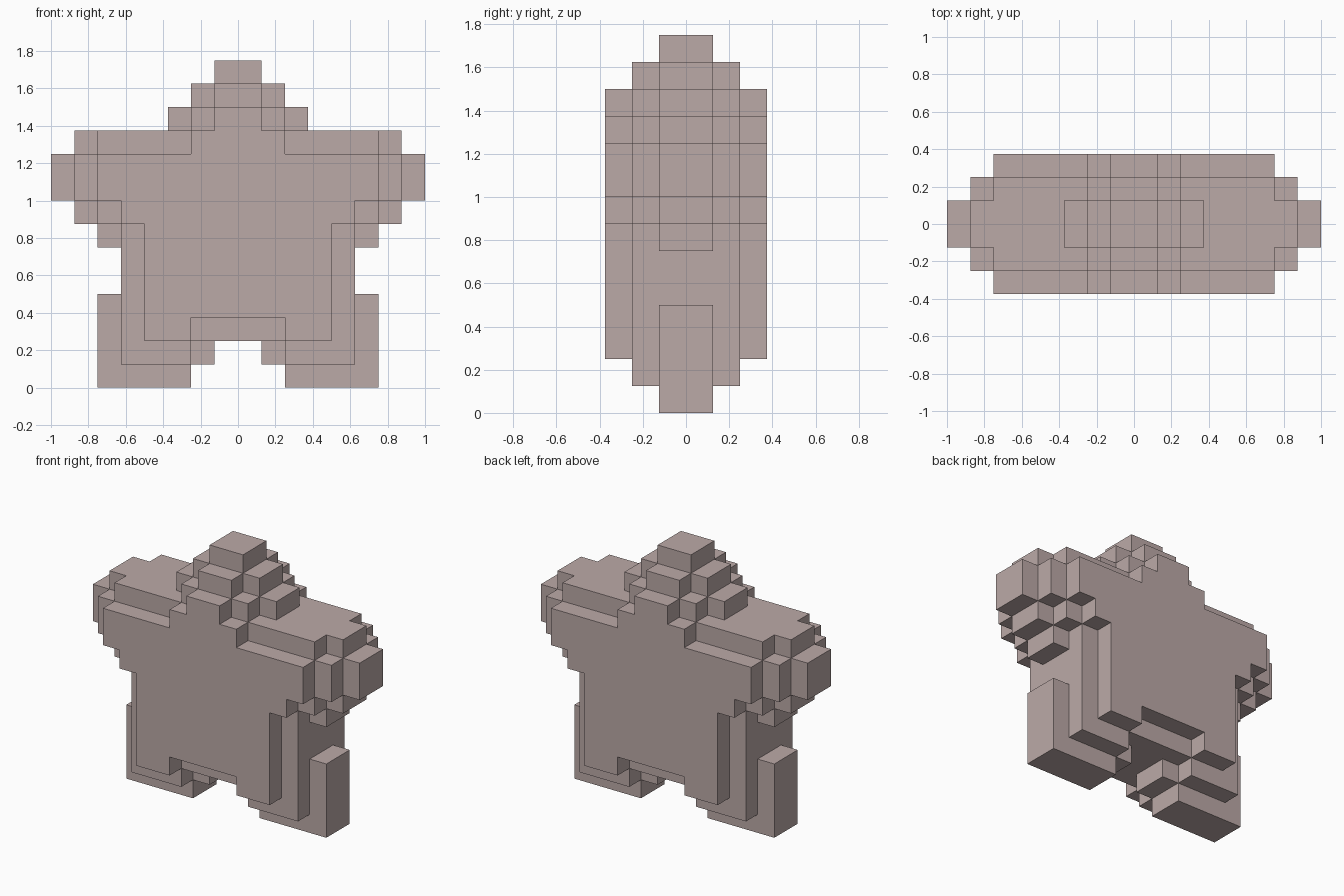
import bpy
import bmesh
import math
from mathutils import Vector

cube = bpy.data.objects.get("Cube")
if cube:
    bpy.data.objects.remove(cube, do_unlink=True)

CELL = 0.125

# Material
mat = bpy.data.materials.new("dusty_rose_grey")
mat.use_nodes = True
colour = (0.50, 0.40, 0.39, 1)
mat.diffuse_color = colour
mat.node_tree.nodes["Principled BSDF"].inputs["Base Color"].default_value = colour

# Star layers from the centre outwards, as bands in cells:
# (bottom, top, half width, half width of the gap between the legs)
LAYERS = [
    [(0, 1, 6, 2), (1, 2, 6, 1), (2, 4, 6, 0), (4, 6, 5, 0), (6, 7, 6, 0), (7, 8, 7, 0),
     (8, 10, 8, 0), (10, 11, 7, 0), (11, 12, 3, 0), (12, 13, 2, 0), (13, 14, 1, 0)],
    [(1, 2, 5, 2), (2, 7, 5, 0), (7, 8, 6, 0), (8, 10, 7, 0), (10, 11, 6, 0),
     (11, 12, 2, 0), (12, 13, 1, 0)],
    [(2, 3, 4, 2), (3, 7, 4, 0), (7, 8, 5, 0), (8, 10, 6, 0), (10, 11, 2, 0), (11, 12, 1, 0)],
]

# Fill the grid, mirrored left to right and front to back
cells = set()
for y, bands in enumerate(LAYERS):
    for bottom, top, width, gap in bands:
        for z in range(bottom, top):
            for x in range(gap, width):
                cells |= {(i, j, z) for i in (x, -x - 1) for j in (y, -y - 1)}

# Skin the outer surface of the filled cells
bm = bmesh.new()
for cell in sorted(cells):
    for axis in range(3):
        for side in (-1, 1):
            neighbour = list(cell)
            neighbour[axis] += side
            if tuple(neighbour) in cells:
                continue
            normal, u = Vector(), Vector()
            normal[axis] = side / 2
            u[(axis + 1) % 3] = 0.5
            v = normal.cross(u) * 2
            middle = Vector(cell) + Vector((0.5, 0.5, 0.5)) + normal
            corners = (middle - u - v, middle + u - v, middle + u + v, middle - u + v)
            bm.faces.new([bm.verts.new(c * CELL) for c in corners])

# Merge the skin into broad flat faces
bmesh.ops.remove_doubles(bm, verts=bm.verts[:], dist=CELL / 100)
bmesh.ops.dissolve_limit(bm, angle_limit=math.radians(1), verts=bm.verts[:], edges=bm.edges[:])

mesh = bpy.data.meshes.new("stepped_star")
bm.to_mesh(mesh)
bm.free()
mesh.materials.append(mat)
star = bpy.data.objects.new("stepped_star", mesh)
bpy.context.collection.objects.link(star)
